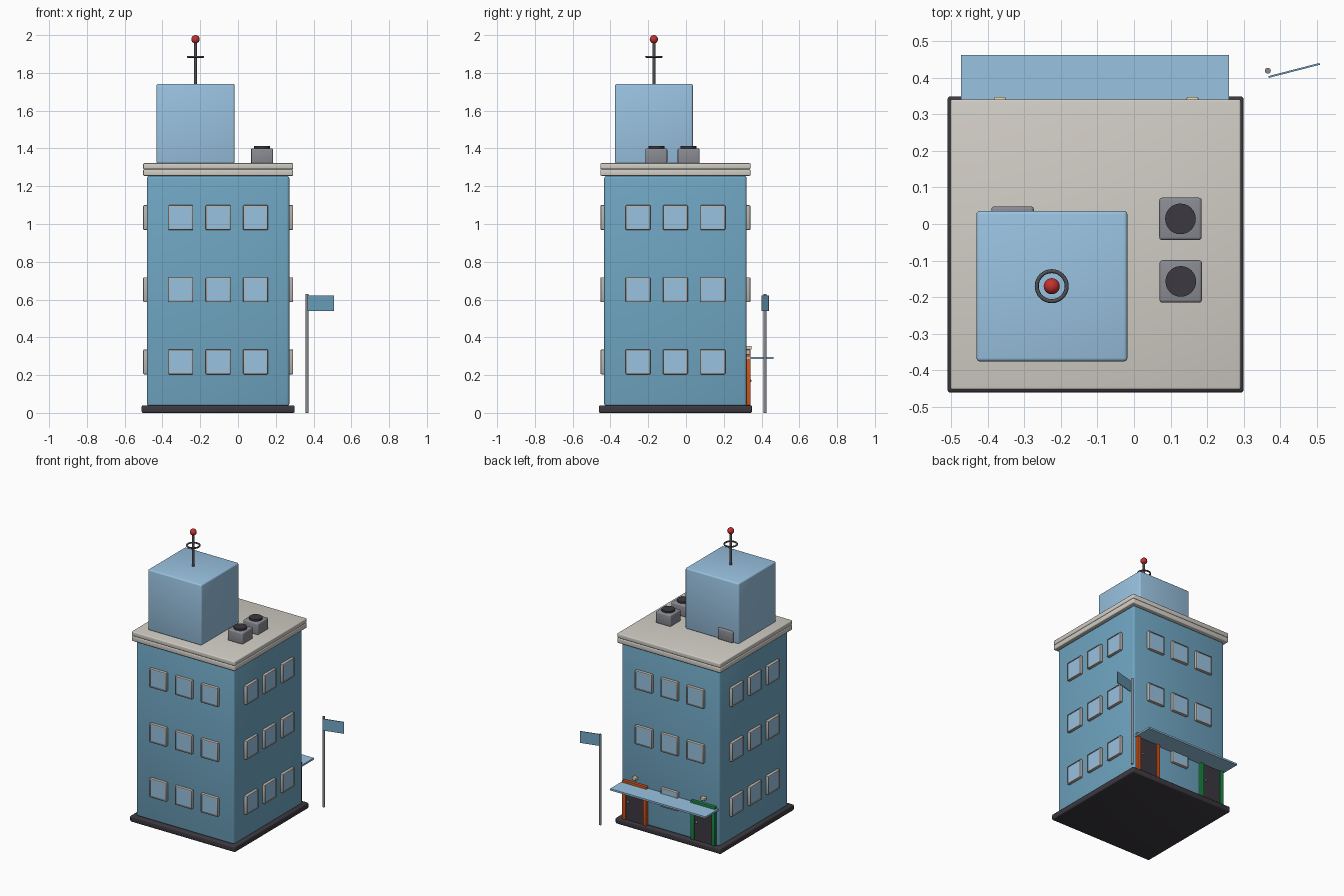
import bpy, bmesh
from math import pi, radians, cos, sin, atan2
from mathutils import Matrix, Vector

if "Cube" in bpy.data.objects:
    bpy.data.objects.remove(bpy.data.objects["Cube"])

CX, CY, HALF = -0.105, -0.056, 0.377   # tower centre and half width


def material(name, rgb):
    m = bpy.data.materials.new(name)
    m.diffuse_color = (*rgb, 1)
    m.use_nodes = True
    m.node_tree.nodes["Principled BSDF"].inputs["Base Color"].default_value = m.diffuse_color
    return m


WALL = material("wall_blue", (0.16, 0.38, 0.54))
PALE = material("pale_blue", (0.32, 0.54, 0.75))
TRIM = material("trim", (0.64, 0.61, 0.56))
FRAME = material("window_frame", (0.48, 0.46, 0.43))
DARK = material("dark", (0.045, 0.04, 0.05))
METAL = material("metal", (0.25, 0.26, 0.29))
MAST = material("mast", (0.08, 0.08, 0.09))
RED = material("red", (0.55, 0.03, 0.03))
ORANGE = material("orange", (0.65, 0.09, 0.01))
GREEN = material("green", (0.01, 0.25, 0.06))
LAMP = material("lamp", (0.75, 0.65, 0.4))


def finish(bm, name, mat, smooth=True):
    me = bpy.data.meshes.new(name)
    bm.to_mesh(me)
    bm.free()
    ob = bpy.data.objects.new(name, me)
    bpy.context.collection.objects.link(ob)
    me.materials.append(mat)
    if smooth:
        bpy.ops.object.select_all(action='DESELECT')
        bpy.context.view_layer.objects.active = ob
        ob.select_set(True)
        bpy.ops.object.shade_smooth_by_angle(angle=radians(35))
    return ob


def box(name, lo, hi, mat, bevel=0.0, turn=None):
    lo, hi = Vector(lo), Vector(hi)
    bm = bmesh.new()
    bmesh.ops.create_cube(bm, size=1)
    bmesh.ops.scale(bm, vec=hi - lo, verts=bm.verts)
    bmesh.ops.translate(bm, vec=(lo + hi) / 2, verts=bm.verts)
    if bevel:
        bmesh.ops.bevel(bm, geom=bm.edges[:], offset=bevel, segments=3,
                        profile=0.5, affect='EDGES')
    if turn:
        bmesh.ops.transform(bm, matrix=turn, verts=bm.verts)
    return finish(bm, name, mat, smooth=bevel > 0)


def slab(name, half, z0, z1, mat, bevel):
    return box(name, (CX - half, CY - half, z0), (CX + half, CY + half, z1), mat, bevel)


def cylinder(name, x, y, z0, z1, r, mat, sides=16):
    bm = bmesh.new()
    bmesh.ops.create_cone(bm, cap_ends=True, segments=sides, radius1=r, radius2=r,
                          depth=z1 - z0, matrix=Matrix.Translation((x, y, (z0 + z1) / 2)))
    return finish(bm, name, mat)


def ball(name, pos, r, mat):
    bm = bmesh.new()
    bmesh.ops.create_uvsphere(bm, u_segments=20, v_segments=12, radius=r,
                              matrix=Matrix.Translation(pos))
    return finish(bm, name, mat)


# Tower: plinth, walls, two-step cornice
slab("plinth", 0.405, 0, 0.04, DARK, 0.008)
slab("walls", HALF, 0.035, 1.255, WALL, 0.014)
slab("cornice_lower", 0.397, 1.255, 1.29, TRIM, 0.006)
slab("cornice_upper", 0.397, 1.29, 1.322, TRIM, 0.006)

# Windows: 3 x 3 on each side, doors replace the outer ones at the back
for side in range(4):
    turn = Matrix.Translation((CX, CY, 0)) @ Matrix.Rotation(side * pi / 2, 4, 'Z')
    for row in range(3):
        for col in (-1, 0, 1):
            if side == 2 and row == 0 and col:
                continue
            x, z = col * 0.198, 0.27 + row * 0.382
            w, y = 0.066, -HALF
            bm = bmesh.new()
            bmesh.ops.create_cube(bm, size=1)
            bmesh.ops.scale(bm, vec=(2 * w, 0.03, 2 * w), verts=bm.verts)
            bmesh.ops.translate(bm, vec=(x, y - 0.005, z), verts=bm.verts)
            bmesh.ops.bevel(bm, geom=bm.edges[:], offset=0.006, segments=2,
                            profile=0.5, affect='EDGES')
            # recess the front for the glass
            front = min(bm.faces, key=lambda f: f.calc_center_median().y)
            bmesh.ops.inset_region(bm, faces=[front], thickness=0.003)
            hole = bmesh.ops.extrude_discrete_faces(bm, faces=[front])["faces"][0]
            bmesh.ops.translate(bm, vec=(0, 0.006, 0), verts=hole.verts)
            bmesh.ops.transform(bm, matrix=turn, verts=bm.verts)
            tag = f"{side}_{row}_{col + 1}"
            finish(bm, "window_frame_" + tag, FRAME)
            box("window_glass_" + tag, (x - 0.057, y - 0.016, z - 0.057),
                (x + 0.057, y, z + 0.057), PALE, turn=turn)

# Back entrances: coloured surround, leaf, knob and lamp
BACK = CY + HALF
for name, x, mat in (("left_door", 0.16, ORANGE), ("right_door", -0.367, GREEN)):
    for s in (-1, 1):
        c = x + s * 0.08
        box(name + "_jamb", (c - 0.013, BACK - 0.01, 0.04),
            (c + 0.013, BACK + 0.02, 0.31), mat, 0.002)
    box(name + "_lintel", (x - 0.093, BACK - 0.01, 0.285),
        (x + 0.093, BACK + 0.02, 0.312), mat, 0.002)
    box(name + "_leaf", (x - 0.068, BACK - 0.01, 0.04),
        (x + 0.068, BACK + 0.012, 0.287), DARK)
    ball(name + "_knob", (x + 0.05, BACK + 0.018, 0.17), 0.008, METAL)
    box(name + "_lamp", (x - 0.016, BACK - 0.01, 0.335),
        (x + 0.016, BACK + 0.026, 0.355), LAMP, 0.004)
box("canopy", (-0.473, BACK, 0.284), (0.26, 0.462, 0.296), PALE)

# Roof room and antenna
box("roof_room", (-0.431, -0.376, 1.32), (-0.018, 0.036, 1.742), PALE, 0.01)
AX, AY = -0.225, -0.17
cylinder("antenna_mast", AX, AY, 1.735, 1.97, 0.008, MAST)
ball("antenna_light", (AX, AY, 1.978), 0.022, RED)
bpy.ops.mesh.primitive_torus_add(location=(AX, AY, 1.885), major_radius=0.041,
                                 minor_radius=0.0055, major_segments=32, minor_segments=8)
ring = bpy.context.object
ring.name = "antenna_ring"
ring.data.materials.append(MAST)
bpy.ops.object.shade_smooth_by_angle(angle=radians(60))

# Roof vents (one is half sunk into the roof room)
for i, (x, y) in enumerate(((0.127, 0.014), (0.128, -0.157), (-0.332, -0.01))):
    box(f"vent_{i}", (x - 0.058, y - 0.058, 1.32), (x + 0.058, y + 0.058, 1.4), METAL, 0.008)
    cylinder(f"vent_fan_{i}", x, y, 1.395, 1.412, 0.042, DARK, 24)

# Flagpole and flag
cylinder("flagpole", 0.366, 0.419, 0, 0.63, 0.008, METAL)
a, b = Vector((0.368, 0.402, 0)), Vector((0.508, 0.438, 0))
d = b - a
box("flag", (0, -0.0025, 0.54), (d.length, 0.0025, 0.621), WALL,
    turn=Matrix.Translation(a) @ Matrix.Rotation(atan2(d.y, d.x), 4, 'Z'))
